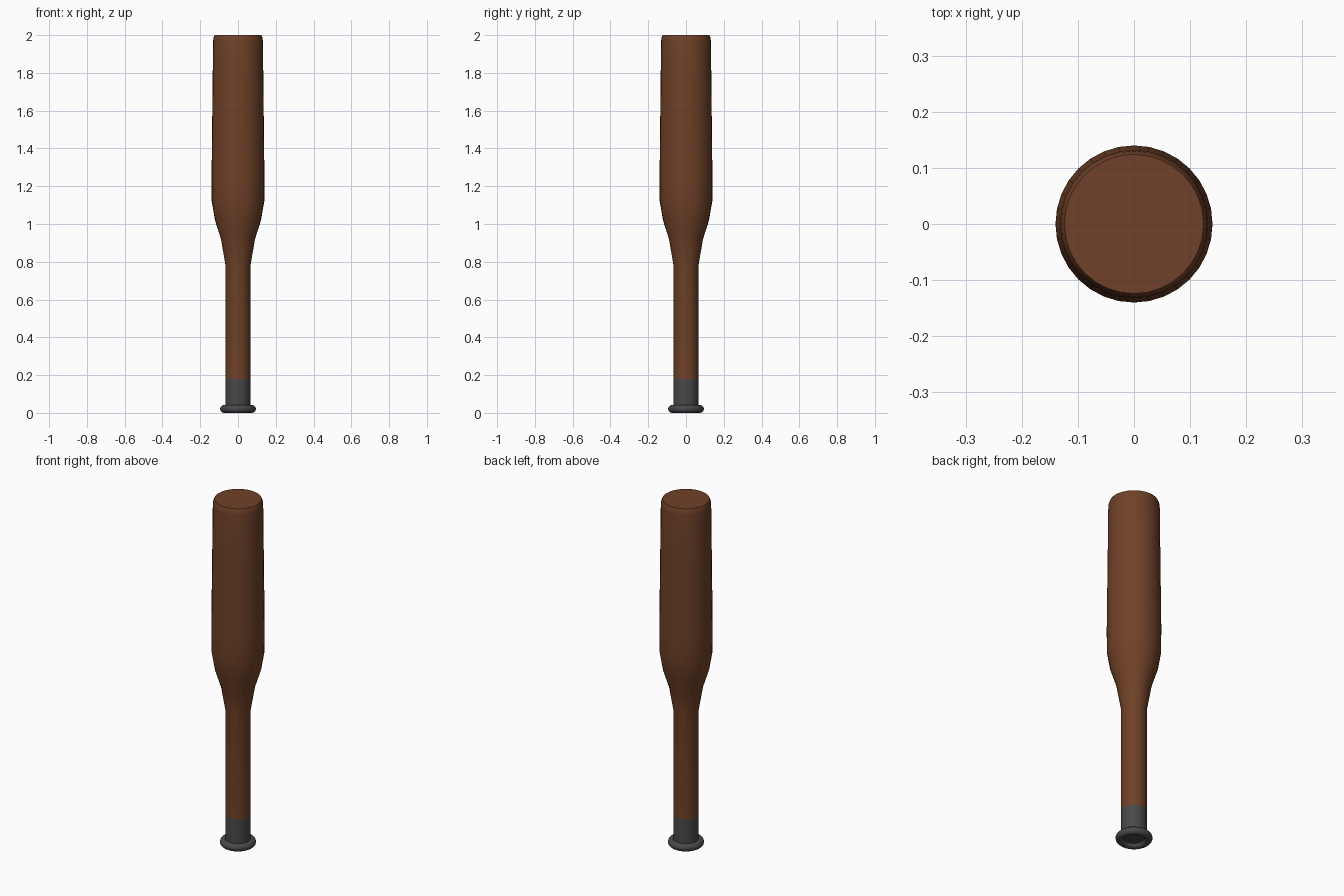
import bpy, math

if "Cube" in bpy.data.objects:
    bpy.data.objects.remove(bpy.data.objects["Cube"])


def material(name, rgb):
    m = bpy.data.materials.new(name)
    m.diffuse_color = (*rgb, 1.0)
    m.use_nodes = True
    m.node_tree.nodes["Principled BSDF"].inputs["Base Color"].default_value = m.diffuse_color
    return m


def lathe(name, profile, mat, sides=32):
    """Spin (radius, z) points around z and cap both ends."""
    verts = [(r * math.cos(2 * math.pi * i / sides), r * math.sin(2 * math.pi * i / sides), z)
             for r, z in profile for i in range(sides)]
    faces = []
    for k in range(len(profile) - 1):
        for i in range(sides):
            j = (i + 1) % sides
            a, b = k * sides, (k + 1) * sides
            faces.append((a + i, a + j, b + j, b + i))
    faces.append(tuple(reversed(range(sides))))
    top = (len(profile) - 1) * sides
    faces.append(tuple(range(top, top + sides)))
    mesh = bpy.data.meshes.new(name)
    mesh.from_pydata(verts, [], faces)
    mesh.materials.append(mat)
    obj = bpy.data.objects.new(name, mesh)
    bpy.context.collection.objects.link(obj)
    smooth(obj)
    return obj


def smooth(obj):
    bpy.ops.object.select_all(action='DESELECT')
    obj.select_set(True)
    bpy.context.view_layer.objects.active = obj
    bpy.ops.object.shade_smooth_by_angle(angle=math.radians(50))


wood = material("brown wood", (0.16, 0.053, 0.021))
rubber = material("dark grey rubber", (0.065, 0.065, 0.065))

# Wooden handle, flare and barrel
lathe("bat_body", [
    (0.066, 0.18), (0.066, 0.78), (0.09, 0.92), (0.122, 1.02),
    (0.139, 1.12), (0.14, 1.25), (0.136, 1.60), (0.132, 1.965),
    (0.130, 1.985), (0.124, 2.0)], wood)

# Grip wrap at the bottom of the handle
lathe("grip", [(0.066, 0.02), (0.066, 0.18)], rubber)

# Ring-shaped knob
bpy.ops.mesh.primitive_torus_add(major_radius=0.074, minor_radius=0.021, major_segments=32,
                                 minor_segments=12, location=(0, 0, 0.021))
knob = bpy.context.object
knob.name = "knob"
knob.data.materials.append(rubber)
smooth(knob)
